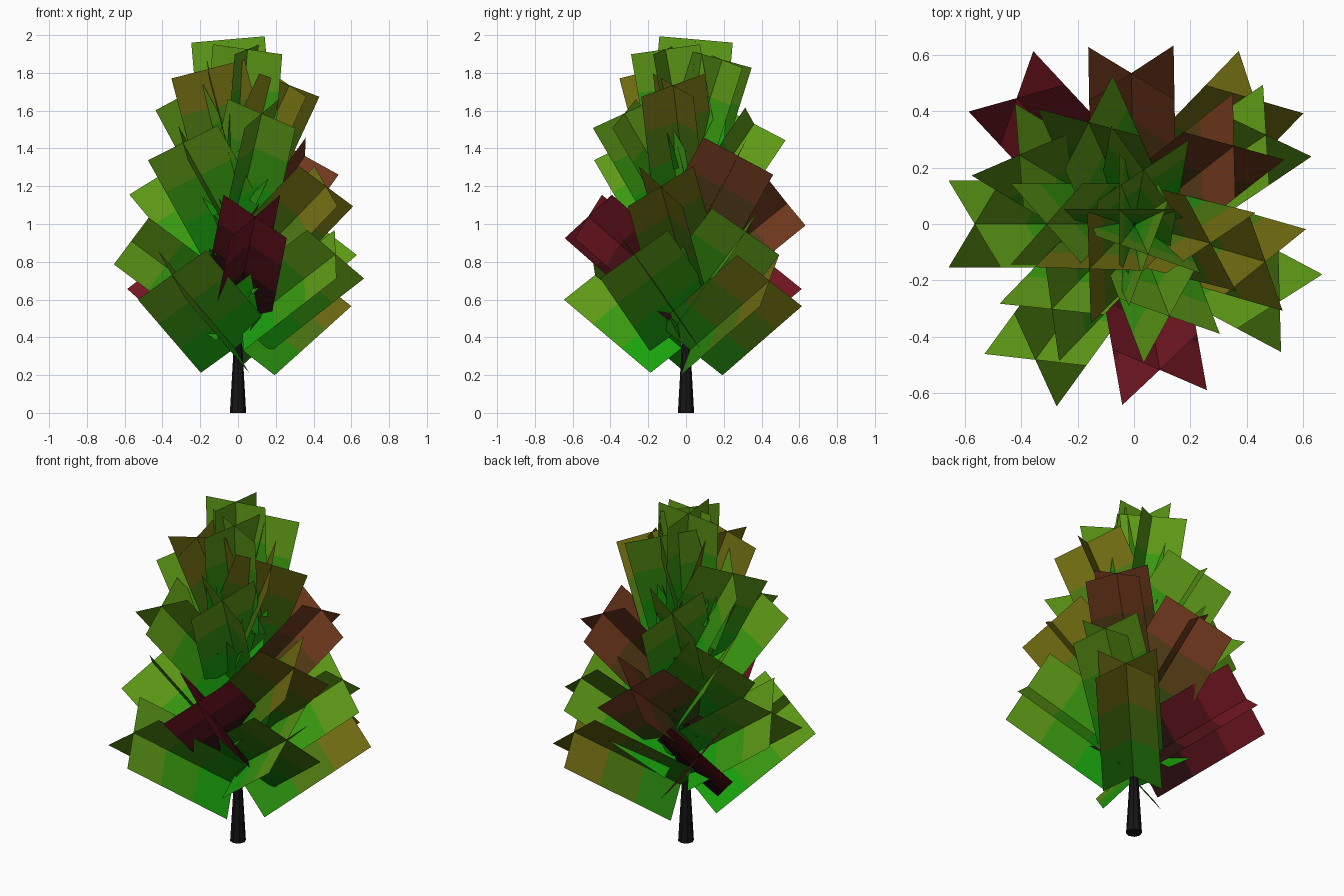
import bpy, bmesh
from math import radians, cos, sin, acos, pi
from mathutils import Vector

if "Cube" in bpy.data.objects:
    bpy.data.objects.remove(bpy.data.objects["Cube"])


def material(name, rgb):
    m = bpy.data.materials.new(name)
    m.diffuse_color = (*rgb, 1)
    m.use_nodes = True
    m.node_tree.nodes["Principled BSDF"].inputs["Base Color"].default_value = m.diffuse_color
    return m


# Leaf colours run from the inner end of each spray to its tip
COLOURS = {
    "green": [(0.01, 0.36, 0.004), (0.04, 0.32, 0.005), (0.11, 0.32, 0.008)],
    "olive": [(0.02, 0.24, 0.004), (0.07, 0.18, 0.005), (0.16, 0.15, 0.006)],
    "brown": [(0.03, 0.06, 0.004), (0.09, 0.045, 0.008), (0.16, 0.04, 0.012)],
    "red": [(0.025, 0.005, 0.005), (0.09, 0.006, 0.01), (0.17, 0.008, 0.016)],
}
MATS = {k: [material(f"{k}_{i}", c) for i, c in enumerate(v)]
        for k, v in COLOURS.items()}
BARK = material("bark", (0.008, 0.007, 0.007))


def finish(name, bm, mats):
    me = bpy.data.meshes.new(name)
    bm.to_mesh(me)
    bm.free()
    ob = bpy.data.objects.new(name, me)
    for m in mats:
        me.materials.append(m)
    bpy.context.collection.objects.link(ob)
    return ob


# Leaf spray: two flat cards crossing along a branch that rises from the trunk
def leaf_spray(name, azimuth, radius, tip_z, base_radius, length, width, colour):
    a, e = radians(azimuth), acos((radius - base_radius) / length)
    out = Vector((cos(a), sin(a), 0))
    along = out * cos(e) + Vector((0, 0, sin(e)))
    side = Vector((-sin(a), cos(a), 0))
    up = along.cross(side)
    tip = out * radius + Vector((0, 0, tip_z))
    base = tip - along * length
    bm = bmesh.new()
    for sign in (1, -1):
        half = (side + up * sign).normalized() * width / 2
        rows = []
        for i in range(4):
            p = base.lerp(tip, i / 3)
            rows.append((bm.verts.new(p - half), bm.verts.new(p + half)))
        for i in range(3):
            f = bm.faces.new((rows[i][0], rows[i][1], rows[i + 1][1], rows[i + 1][0]))
            f.material_index = i
    finish(name, bm, MATS[colour])


# Sprays from bottom to top: azimuth, tip radius, tip height, colour
SPRAYS = [
    (46, 0.615, 0.70, "olive"), (234, 0.595, 0.73, "green"),
    (133, 0.61, 0.79, "red"), (-28, 0.585, 0.84, "green"),
    (180, 0.565, 0.91, "green"), (34, 0.565, 0.96, "green"),
    (-80, 0.525, 1.04, "red"), (91, 0.535, 1.11, "brown"),
    (-16, 0.485, 1.20, "olive"), (149, 0.475, 1.26, "green"),
    (38, 0.45, 1.36, "brown"), (226, 0.42, 1.43, "green"),
    (114, 0.395, 1.53, "green"), (-69, 0.35, 1.585, "green"),
    (180, 0.31, 1.67, "green"), (-14, 0.28, 1.735, "olive"),
    (225, 0.225, 1.82, "olive"), (80, 0.195, 1.87, "green"),
    (-65, 0.12, 1.925, "green"), (135, 0.075, 1.977, "green"),
]
for i, (az, r, z, col) in enumerate(SPRAYS):
    t = i / (len(SPRAYS) - 1)
    leaf_spray(f"leaf_spray_{i + 1}", az, r, z, 0.03 * (1 - t),
               0.69 - 0.07 * t, 0.45 - 0.06 * t, col)

# Trunk: tapered eight-sided stem
N = 8
bm = bmesh.new()
rings = []
for z, r in ((0, 0.043), (0.4, 0.02), (1.4, 0.006)):
    rings.append([bm.verts.new((r * cos(2 * pi * k / N), r * sin(2 * pi * k / N), z))
                  for k in range(N)])
for lo, hi in zip(rings, rings[1:]):
    for k in range(N):
        bm.faces.new((lo[k], lo[(k + 1) % N], hi[(k + 1) % N], hi[k]))
bm.faces.new(rings[0][::-1])
bm.faces.new(rings[-1])
finish("trunk", bm, [BARK])
